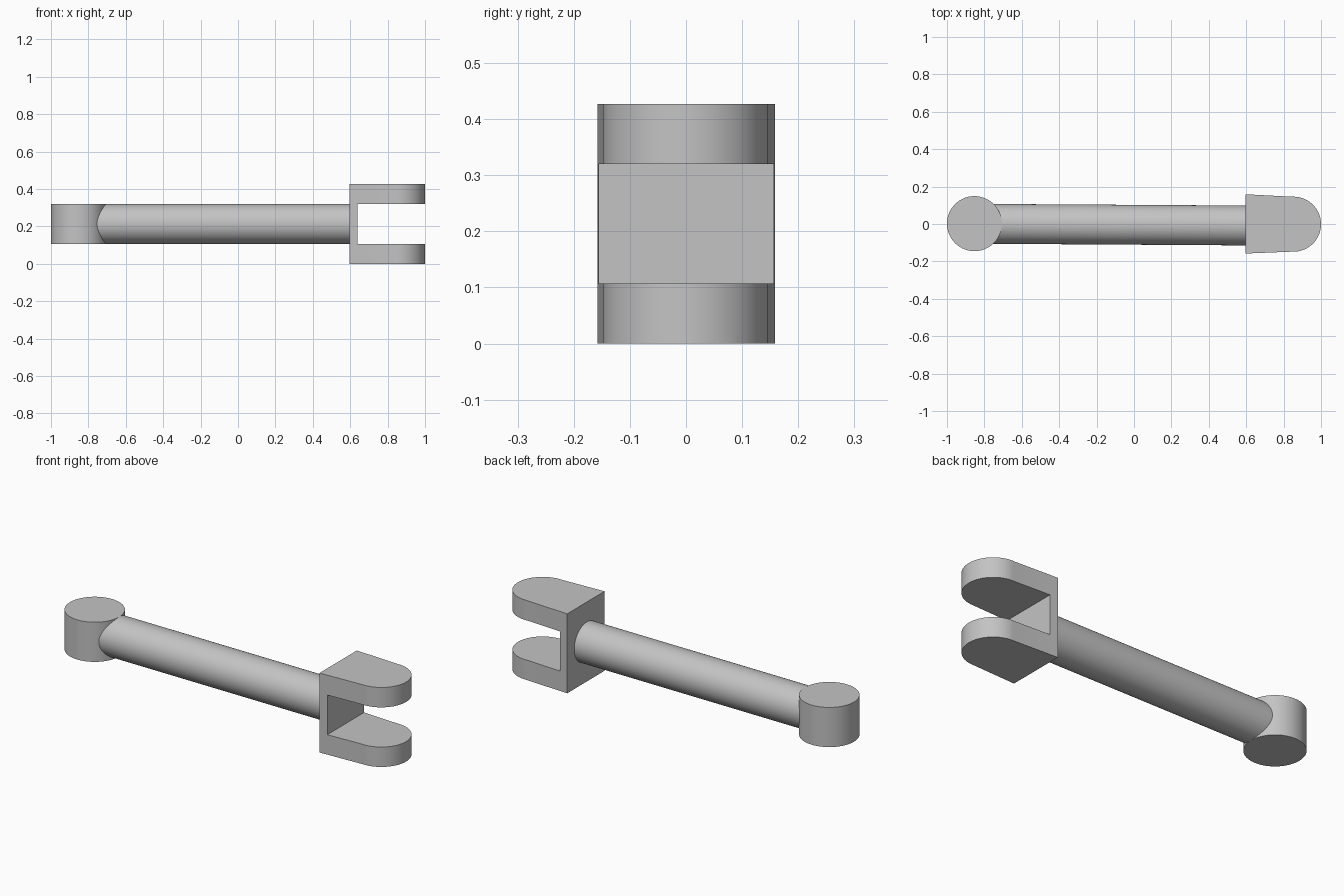
import bpy, bmesh, math
from mathutils import Vector

cube = bpy.data.objects.get("Cube")
if cube:
    bpy.data.objects.remove(cube, do_unlink=True)

HEIGHT = 0.427          # full fork height
MID = HEIGHT / 2
ROD_R = 0.1065
EYE_R = 0.147

steel = bpy.data.materials.new("grey_steel")
steel.use_nodes = True
GREY = (0.55, 0.55, 0.55, 1)
steel.diffuse_color = GREY
steel.node_tree.nodes["Principled BSDF"].inputs["Base Color"].default_value = GREY


def finish(obj, name):
    obj.name = name
    obj.data.materials.append(steel)
    bpy.ops.object.select_all(action="DESELECT")
    obj.select_set(True)
    bpy.context.view_layer.objects.active = obj
    bpy.ops.object.shade_smooth_by_angle(angle=math.radians(30))
    return obj


def cylinder(name, start, end, radius):
    start, end = Vector(start), Vector(end)
    axis = end - start
    bpy.ops.mesh.primitive_cylinder_add(
        vertices=96, radius=radius, depth=axis.length, location=(start + end) / 2,
        rotation=axis.to_track_quat("Z", "Y").to_euler())
    return finish(bpy.context.object, name)


# Solid eye at the left end and the very slightly skewed rod
cylinder("end_eye", (-0.853, 0.002, MID - ROD_R), (-0.853, 0.002, MID + ROD_R), EYE_R)
cylinder("rod", (-0.83, 0.001, MID), (0.61, -0.008, MID), ROD_R)

# Fork outline: flat back, tapering sides, round nose
cx, cy = 0.853, -0.001
outline = [(0.595, 0.159), (0.595, -0.158)]
for i in range(49):
    a = math.radians(-93 + 186 * i / 48)
    outline.append((cx + EYE_R * math.cos(a), cy + EYE_R * math.sin(a)))

bm = bmesh.new()
base = bm.faces.new([bm.verts.new((x, y, 0)) for x, y in outline])
top = bmesh.ops.extrude_face_region(bm, geom=[base])["geom"]
bmesh.ops.translate(bm, vec=(0, 0, HEIGHT),
                    verts=[v for v in top if isinstance(v, bmesh.types.BMVert)])
bmesh.ops.recalc_face_normals(bm, faces=bm.faces)
mesh = bpy.data.meshes.new("fork")
bm.to_mesh(mesh)
bm.free()
fork = bpy.data.objects.new("fork", mesh)
bpy.context.collection.objects.link(fork)

# Slot between the two fork arms
bpy.ops.mesh.primitive_cube_add(size=1, location=(0.64 + 0.3, 0, MID))
slot = bpy.context.object
slot.name = "slot_cutter"
slot.scale = (0.6, 0.6, 2 * ROD_R)
slot.data.materials.append(steel)
slot.hide_render = True
slot.display_type = "WIRE"
cut = fork.modifiers.new("slot", "BOOLEAN")
cut.operation = "DIFFERENCE"
cut.solver = "EXACT"
cut.object = slot
bpy.context.view_layer.objects.active = fork
bpy.ops.object.modifier_apply(modifier=cut.name)
bpy.data.objects.remove(slot, do_unlink=True)
finish(fork, "fork")
